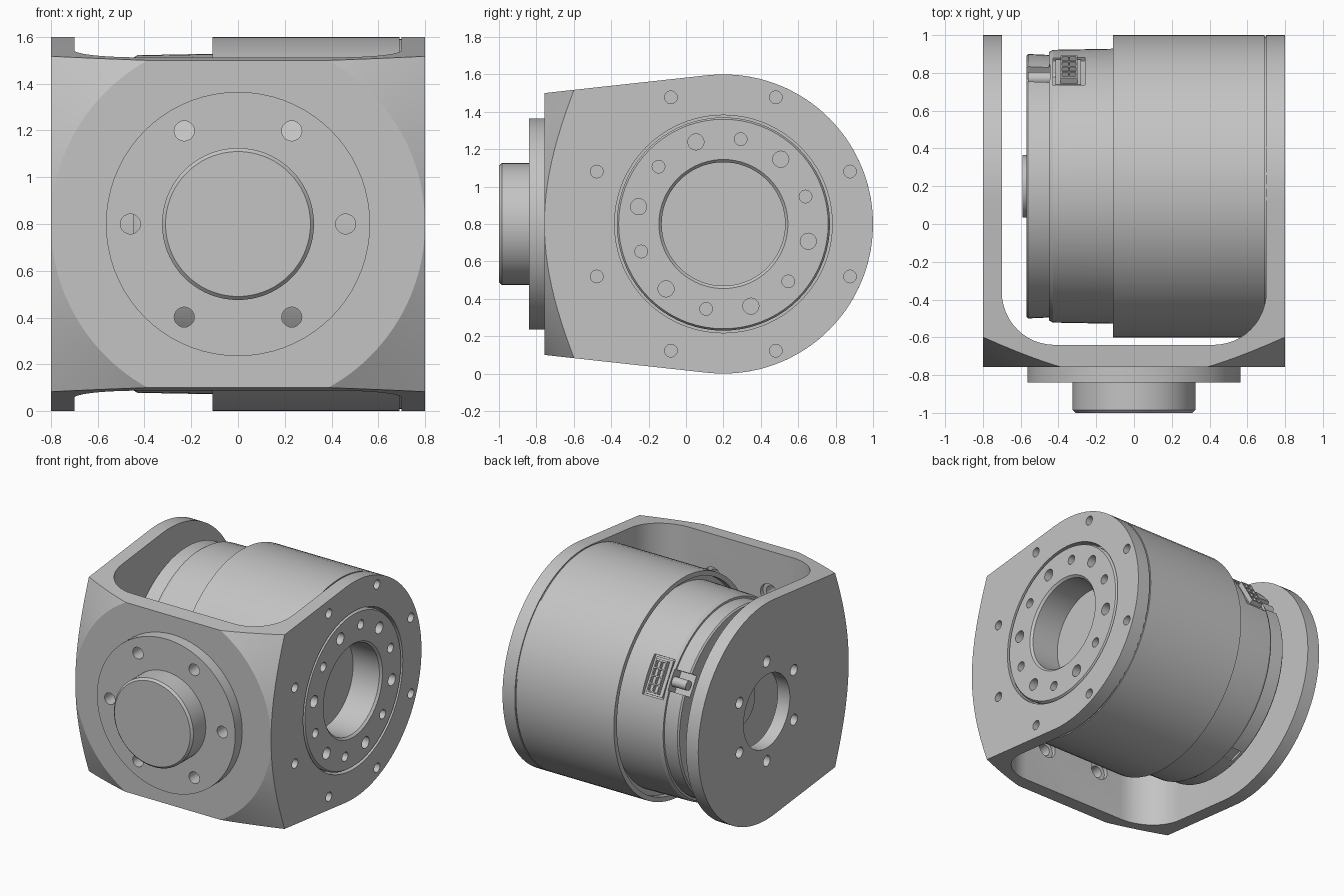
import bpy, bmesh
from math import sin, cos, pi, radians
from mathutils import Matrix, Vector

if "Cube" in bpy.data.objects:
    bpy.data.objects.remove(bpy.data.objects["Cube"])

grey = bpy.data.materials.new("machined_grey")
grey.use_nodes = True
colour = (0.55, 0.55, 0.55, 1)
grey.diffuse_color = colour
grey.node_tree.nodes["Principled BSDF"].inputs["Base Color"].default_value = colour

MOTOR = Vector((0, 0.2, 0.8))    # point on the motor axis (along x)
FLANGE = Vector((0, 0, 0.8))     # point on the front flange axis (along y)


def finish(name, bm):
    bmesh.ops.recalc_face_normals(bm, faces=bm.faces)
    mesh = bpy.data.meshes.new(name)
    bm.to_mesh(mesh)
    bm.free()
    mesh.materials.append(grey)
    ob = bpy.data.objects.new(name, mesh)
    bpy.context.collection.objects.link(ob)
    return ob


def lathe(name, profile, axis="X", centre=MOTOR, segs=72):
    """Turn (position, radius) points around an axis, closing both ends."""
    bm = bmesh.new()
    rings = []
    for p, r in profile:
        ring = []
        for i in range(segs):
            a = 2 * pi * i / segs
            u, v = r * cos(a), r * sin(a)
            co = (p, u, v) if axis == "X" else (u, p, v)
            ring.append(bm.verts.new(centre + Vector(co)))
        rings.append(ring)
    for a, b in zip(rings, rings[1:]):
        for i in range(segs):
            j = (i + 1) % segs
            bm.faces.new((a[i], a[j], b[j], b[i]))
    bm.faces.new(rings[0])
    bm.faces.new(rings[-1])
    return finish(name, bm)


def prism(name, points, offset):
    """Extrude a closed outline along a vector."""
    bm = bmesh.new()
    face = bm.faces.new([bm.verts.new(p) for p in points])
    new = bmesh.ops.extrude_face_region(bm, geom=[face])["geom"]
    bmesh.ops.translate(bm, vec=offset, verts=[v for v in new if isinstance(v, bmesh.types.BMVert)])
    return finish(name, bm)


def tilted_box(name, xs, radial, tangent, angle):
    """Box given by ranges along the motor axis, outward and around it."""
    bm = bmesh.new()
    bmesh.ops.create_cube(bm, size=1)
    ranges = (xs, radial, tangent)
    bmesh.ops.scale(bm, vec=[b - a for a, b in ranges], verts=bm.verts)
    bmesh.ops.translate(bm, vec=[(a + b) / 2 for a, b in ranges], verts=bm.verts)
    bm.transform(Matrix.Translation(MOTOR) @ Matrix.Rotation(radians(angle), 4, "X"))
    return finish(name, bm)


def hole_ring(count, start, radius, hole_r, span, axis="X", centre=MOTOR):
    """Cylinders on a bolt circle, used as cutters."""
    cutters = []
    for k in range(count):
        a = radians(start) + 2 * pi * k / count
        u, v = radius * cos(a), radius * sin(a)
        off = Vector((0, u, v)) if axis == "X" else Vector((u, 0, v))
        cutters.append(lathe("cutter", [(p, hole_r) for p in span], axis, centre + off, 20))
    return cutters


def boolean(ob, cutters, operation="DIFFERENCE"):
    for c in cutters:
        m = ob.modifiers.new("bool", "BOOLEAN")
        m.object, m.operation, m.solver = c, operation, "EXACT"
    bpy.context.view_layer.update()
    result = bpy.data.meshes.new_from_object(ob.evaluated_get(bpy.context.evaluated_depsgraph_get()))
    ob.modifiers.clear()
    ob.data = result
    for c in cutters:
        bpy.data.objects.remove(c)


# Yoke: tapered side outline with a round back
outline = [(-0.8, -0.757, 0.1), (-0.8, -0.757, 1.5)]
for i in range(49):
    a = radians(96.5 - 193 * i / 48)
    outline.append((-0.8, 0.2 + 0.8 * cos(a), 0.8 + 0.8 * sin(a)))
yoke = prism("yoke", outline, (1.6, 0, 0))

# Conical turning of the front corners
cone = lathe("cone", [(-0.757, 0.8), (1.2, 0.8 + 1.957 * 1.732)], "Y", FLANGE, 96)
boolean(yoke, [cone], "INTERSECT")

# Rounded opening between the arms
opening = [(0.7, 1.3, -0.5), (-0.7, 1.3, -0.5)]
for cx, start in ((-0.42, 180), (0.42, 270)):
    for i in range(13):
        a = radians(start + 90 * i / 12)
        opening.append((cx + 0.28 * cos(a), -0.36 + 0.28 * sin(a), -0.5))
cuts = [prism("opening", opening, (0, 0, 3))]

# Bores and bolt holes in both arms, screw recesses inside the front wall
cuts.append(lathe("bore", [(0.6, 0.582), (0.9, 0.582)]))
cuts.append(lathe("bore", [(-0.9, 0.27), (-0.65, 0.27)]))
cuts += hole_ring(6, 90, 0.367, 0.04, (-0.9, -0.65))
cuts += hole_ring(8, 22.5, 0.733, 0.034, (0.65, 0.9))
cuts += hole_ring(6, 0, 0.46, 0.043, (-0.9, -0.5), "Y", FLANGE)
cuts += hole_ring(6, 0, 0.46, 0.07, (-0.67, -0.35), "Y", FLANGE)
boolean(yoke, cuts)

# Front flange with its spigot
flange = lathe("front_flange", [(-0.755, 0.565), (-0.84, 0.565), (-0.84, 0.325),
                                (-0.985, 0.325), (-1.0, 0.31)], "Y", FLANGE)
boolean(flange, hole_ring(6, 0, 0.46, 0.043, (-0.9, -0.7), "Y", FLANGE))

# Motor body with output flange, outer shell and stepped rear housing
motor = lathe("motor_body", [
    (0.57, 0.33), (0.785, 0.33), (0.8, 0.345), (0.8, 0.56), (0.785, 0.57), (0.705, 0.57),
    (0.705, 0.792), (0.69, 0.792), (0.69, 0.8), (-0.11, 0.8), (-0.11, 0.765),
    (-0.07, 0.765), (-0.07, 0.728), (-0.11, 0.728), (-0.43, 0.722), (-0.45, 0.71),
    (-0.45, 0.695), (-0.56, 0.7), (-0.57, 0.69), (-0.57, 0.165), (-0.59, 0.165)])
cuts = hole_ring(6, 48.5, 0.463, 0.043, (0.74, 0.9))
cuts += hole_ring(6, 18.5, 0.463, 0.034, (0.74, 0.9))
cuts.append(tilted_box("pocket", (-0.43, -0.26), (0.69, 0.9), (-0.14, 0.14), 31))
cuts.append(tilted_box("notch", (-0.6, -0.445), (0.62, 0.9), (-0.07, 0.08), 31))
cuts.append(tilted_box("small_notch", (-0.54, -0.46), (0.68, 0.9), (-0.05, 0.05), -70))
boolean(motor, cuts)

# Cable connector: frame, socket block with cells, and cable
tilted_box("connector_frame", (-0.415, -0.28), (0.68, 0.705), (-0.13, 0.13), 31)
socket = tilted_box("connector_socket", (-0.39, -0.3), (0.68, 0.738), (-0.115, 0.115), 31)
cells = []
for x in (-0.382, -0.342):
    for k in range(4):
        t = -0.105 + 0.054 * k
        cells.append(tilted_box("cell", (x, x + 0.034), (0.712, 0.8), (t, t + 0.044), 31))
boolean(socket, cells)
a = radians(31)
lathe("cable", [(-0.56, 0.035), (-0.4, 0.035)],
      centre=MOTOR + 0.665 * Vector((0, cos(a), sin(a))), segs=20)

# Smooth round walls, sharp machined edges
bpy.ops.object.select_all(action="DESELECT")
for ob in bpy.context.collection.objects:
    if ob.type == "MESH":
        ob.select_set(True)
        bpy.context.view_layer.objects.active = ob
bpy.ops.object.shade_smooth_by_angle(angle=radians(25))
